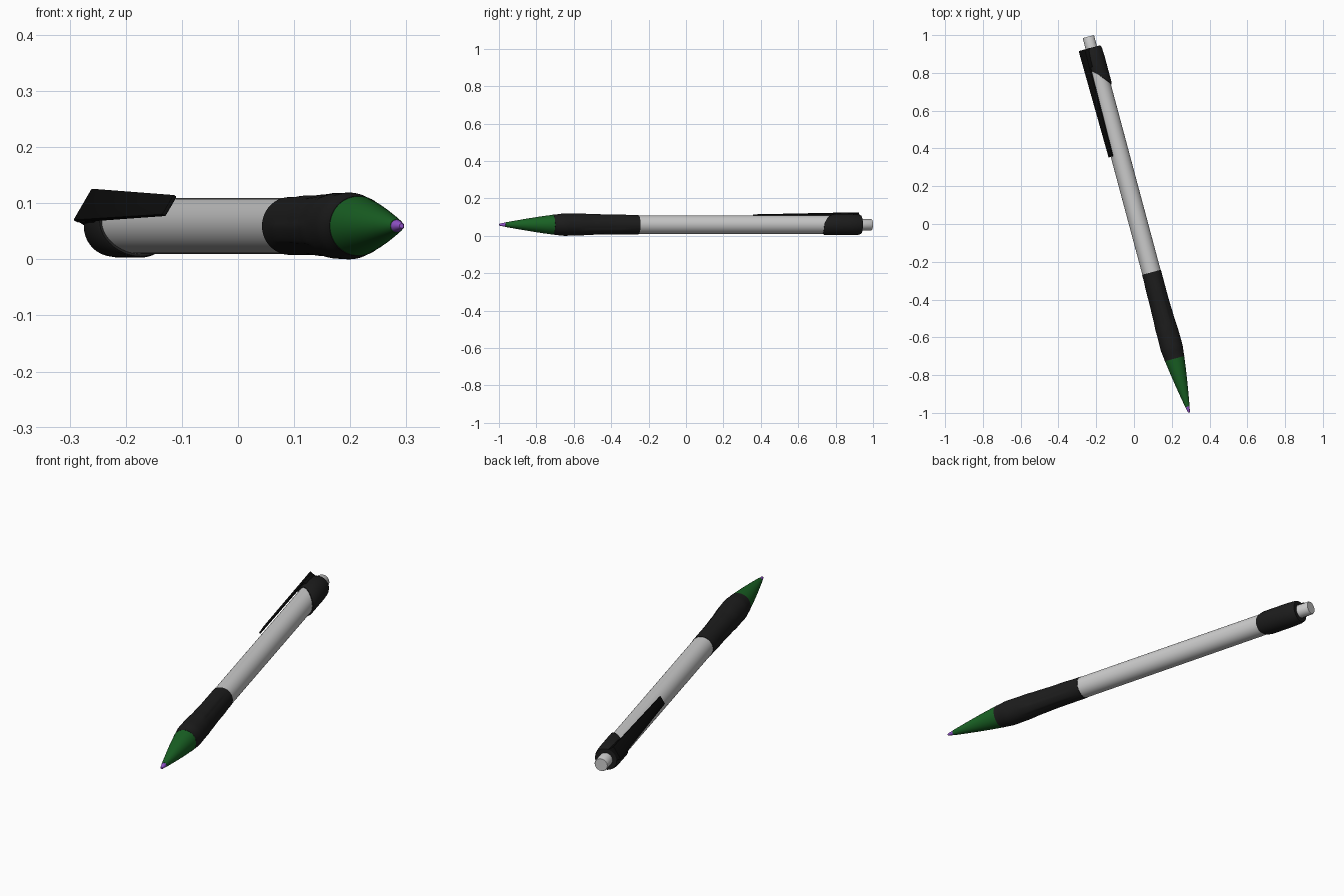
import bpy, bmesh, math
from mathutils import Matrix, Vector

if "Cube" in bpy.data.objects:
    bpy.data.objects.remove(bpy.data.objects["Cube"])

# Pen frame: local +Y runs from the writing tip to the push button
PLACE = Matrix.Translation((0.2915, -0.9985, 0.0595)) @ Matrix.Rotation(math.radians(15), 4, 'Z')
SIDES = 64
CLIP_ANGLE = math.radians(149)


def material(name, rgb):
    m = bpy.data.materials.new(name)
    m.diffuse_color = (*rgb, 1)
    m.use_nodes = True
    m.node_tree.nodes["Principled BSDF"].inputs["Base Color"].default_value = m.diffuse_color
    return m


BLACK = material("black_rubber", (0.012, 0.012, 0.012))
CLIP_BLACK = material("black_plastic", (0.004, 0.004, 0.004))
GREEN = material("green", (0.01, 0.125, 0.018))
PURPLE = material("purple", (0.3, 0.09, 0.62))


def finish(name, bm, mat):
    bmesh.ops.recalc_face_normals(bm, faces=bm.faces)
    bm.transform(PLACE)
    me = bpy.data.meshes.new(name)
    bm.to_mesh(me)
    bm.free()
    ob = bpy.data.objects.new(name, me)
    bpy.context.collection.objects.link(ob)
    if mat:
        me.materials.append(mat)
    bpy.ops.object.select_all(action='DESELECT')
    ob.select_set(True)
    bpy.context.view_layer.objects.active = ob
    bpy.ops.object.shade_smooth_by_angle(angle=math.radians(35))
    return ob


def turned(name, profile, mat=None, warp=None):
    """Revolve (position, radius) pairs; warp(t, r, angle) may reshape them."""
    bm = bmesh.new()
    rings = []
    for t, r in profile:
        ring = []
        for i in range(SIDES):
            a = math.tau * i / SIDES
            tt, rr = warp(t, r, a) if warp else (t, r)
            ring.append(bm.verts.new((rr * math.cos(a), tt, rr * math.sin(a))))
        rings.append(ring)
    for p, q in zip(rings, rings[1:]):
        for i in range(SIDES):
            j = (i + 1) % SIDES
            bm.faces.new((p[i], p[j], q[j], q[i]))
    bm.faces.new(rings[0])
    bm.faces.new(rings[-1])
    return finish(name, bm, mat)


def radial_slab(name, sections, shift, bevel, mat):
    """Slab on the clip side from (position, inner, outer, half width) sections."""
    n = Vector((math.cos(CLIP_ANGLE), 0, math.sin(CLIP_ANGLE)))
    w = Vector((math.sin(CLIP_ANGLE), 0, -math.cos(CLIP_ANGLE)))
    bm = bmesh.new()
    loops = []
    for t, u0, u1, h in sections:
        loops.append([bm.verts.new(n * u + w * (s + shift) + Vector((0, t, 0)))
                      for u, s in ((u0, -h), (u0, h), (u1, h), (u1, -h))])
    for p, q in zip(loops, loops[1:]):
        for i in range(4):
            j = (i + 1) % 4
            bm.faces.new((p[i], p[j], q[j], q[i]))
    bm.faces.new(loops[0])
    bm.faces.new(loops[-1])
    bmesh.ops.recalc_face_normals(bm, faces=bm.faces)
    sharp = [e for e in bm.edges if e.calc_face_angle(0) > 0.9]
    bmesh.ops.bevel(bm, geom=sharp, offset=bevel, segments=2, affect='EDGES', profile=0.5)
    return finish(name, bm, mat)


def smooth(x):
    x = max(0, min(1, x))
    return x * x * (3 - 2 * x)


# Grip: swelling sleeve with three long, slightly raised pads
def grip_pads(t, r, a):
    d = (a - math.radians(75)) % (math.tau / 3)
    d = min(d, math.tau / 3 - d)
    across = smooth((0.42 - d) / 0.12)
    along = smooth((t - 0.43) / 0.05) * smooth((0.73 - t) / 0.05)
    return t, r + 0.0025 * across * along


keys = [(0.296, 0.0535), (0.36, 0.0595), (0.43, 0.0585), (0.52, 0.054), (0.62, 0.0515), (0.769, 0.0515)]
grip = []
for (t0, r0), (t1, r1) in zip(keys, keys[1:]):
    grip += [(t0 + (t1 - t0) * k / 6, r0 + (r1 - r0) * smooth(k / 6)) for k in range(6)]
grip.append(keys[-1])
turned("grip", grip, BLACK, grip_pads)

# Writing end
turned("ink_tip", [(0, 0.004), (0.006, 0.0065), (0.035, 0.0115)], PURPLE)
turned("nose_cone", [(0.033, 0.012), (0.10, 0.0235), (0.17, 0.035), (0.24, 0.0455), (0.298, 0.053)], GREEN)

# Barrel and push button
turned("barrel", [(0.765, 0.05), (1.96, 0.05)])
turned("push_button", [(1.96, 0.031), (2.057, 0.031), (2.061, 0.029)])


# Cap: its lower rim slants, reaching furthest opposite the clip
def slanted_rim(t, r, a):
    if t < 1.9:
        rim = 1.785 + 0.1 * ((1 + math.cos(a - CLIP_ANGLE)) / 2) ** 1.5
        t = rim + (t - 1.785)
    return t, r


turned("cap", [(1.785, 0.0495), (1.785, 0.054), (1.793, 0.0565), (1.94, 0.0565),
               (1.985, 0.0545), (2.0, 0.05)], BLACK, slanted_rim)

# Pocket clip and the block joining it to the cap
radial_slab("clip", [(1.415, 0.057, 0.0645, 0.0205), (2.0, 0.056, 0.0655, 0.033)], 0.006, 0.002, CLIP_BLACK)
radial_slab("clip_root", [(1.90, 0.03, 0.062, 0.029), (2.0, 0.03, 0.062, 0.031)], 0.006, 0.002, CLIP_BLACK)
